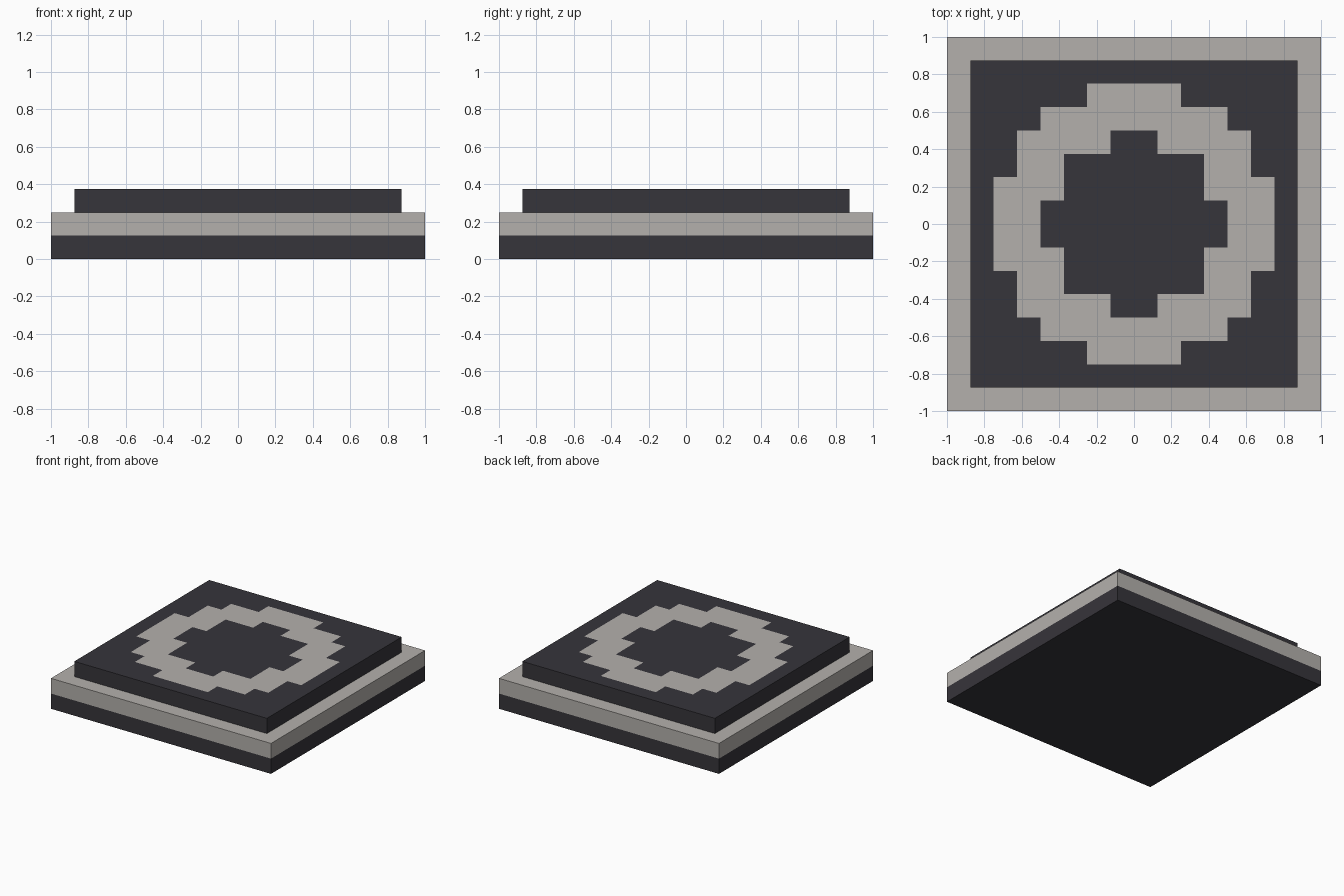
import bpy
import bmesh

if "Cube" in bpy.data.objects:
    bpy.data.objects.remove(bpy.data.objects["Cube"])

CELL = 0.125


def material(name, colour):
    mat = bpy.data.materials.new(name)
    mat.diffuse_color = (*colour, 1.0)
    mat.use_nodes = True
    mat.node_tree.nodes["Principled BSDF"].inputs["Base Color"].default_value = mat.diffuse_color
    return mat


MATS = [material("dark_stone", (0.037, 0.035, 0.043)),
        material("light_stone", (0.456, 0.434, 0.413))]


def tiered_slab(name, half, z_top, layers, rule):
    """Square slab: a gridded top with walls extruded down; rule colours each face."""
    bm = bmesh.new()
    n = round(2 * half / CELL)
    bmesh.ops.create_grid(bm, x_segments=n, y_segments=n, size=half)
    bmesh.ops.translate(bm, verts=bm.verts, vec=(0, 0, z_top))
    rim = [e for e in bm.edges if e.is_boundary]
    for _ in range(layers):
        out = bmesh.ops.extrude_edge_only(bm, edges=rim)["geom"]
        verts = [g for g in out if isinstance(g, bmesh.types.BMVert)]
        bmesh.ops.translate(bm, verts=verts, vec=(0, 0, -CELL))
        rim = [e for e in out if isinstance(e, bmesh.types.BMEdge) and e.is_boundary]
    bmesh.ops.contextual_create(bm, geom=rim)
    bmesh.ops.recalc_face_normals(bm, faces=bm.faces)
    for f in bm.faces:
        f.material_index = rule(f)
    mesh = bpy.data.meshes.new(name)
    bm.to_mesh(mesh)
    bm.free()
    for mat in MATS:
        mesh.materials.append(mat)
    obj = bpy.data.objects.new(name, mesh)
    bpy.context.collection.objects.link(obj)
    return obj


# Half widths of the stepped ring, per row of cells out from the centre
OUTER = [6, 6, 5, 5, 4, 2, 0]
INNER = [4, 3, 3, 1, 0, 0, 0]


def ring_rule(face):
    c = face.calc_center_median()
    if face.normal.z < 0.9:
        return 0
    col, row = int(abs(c.x) / CELL), int(abs(c.y) / CELL)
    return int(INNER[row] <= col < OUTER[row])


# Base: dark lower half, light upper half and rim
tiered_slab("base_slab", 1.0, 2 * CELL, 2,
            lambda f: int(f.calc_center_median().z > CELL))

# Raised dark plate with a light stepped ring on its top
tiered_slab("raised_plate", 0.875, 3 * CELL, 1, ring_rule)
